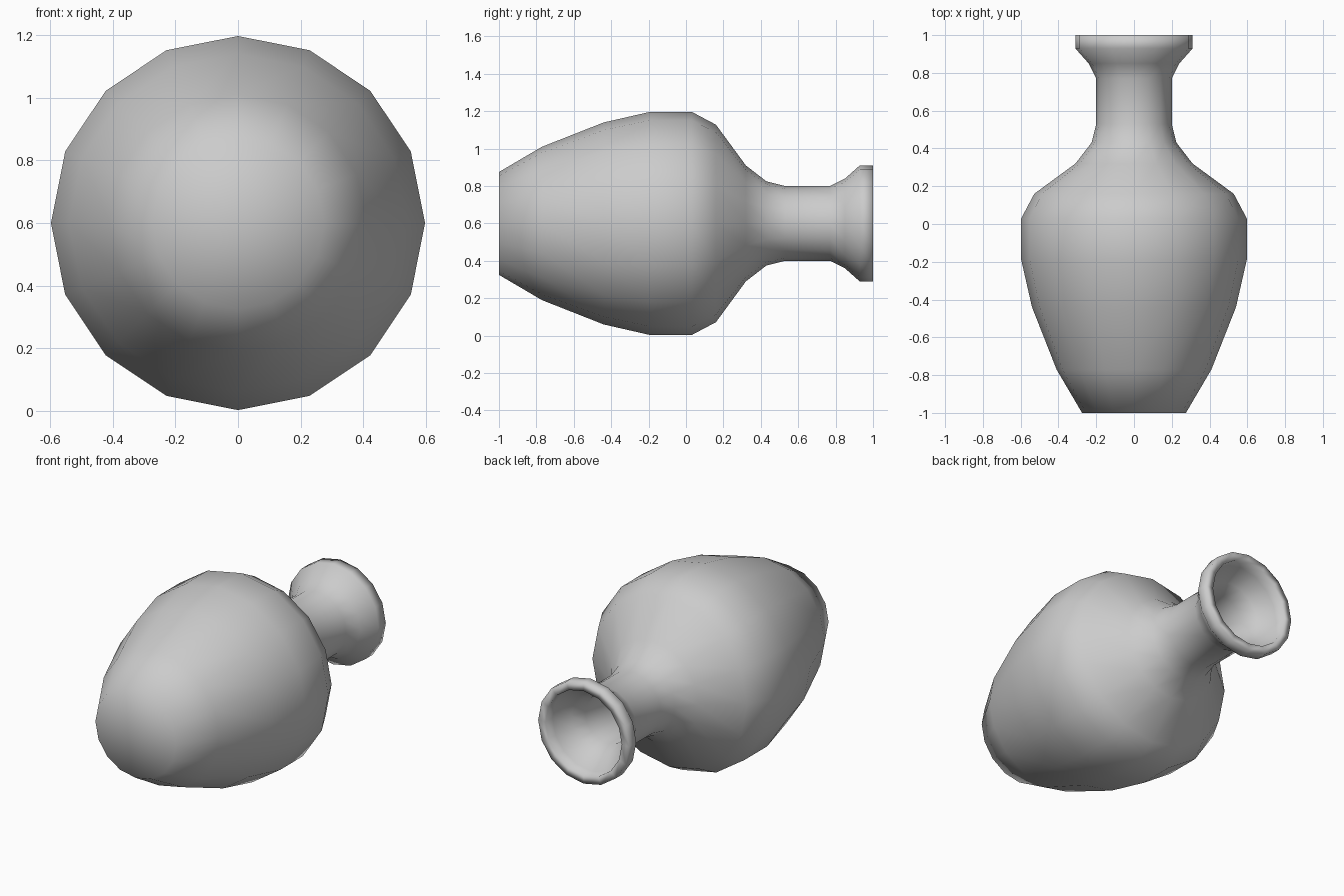
import bpy
import bmesh
from math import tau

old = bpy.data.objects.get("Cube")
if old:
    bpy.data.objects.remove(old, do_unlink=True)

SIDES = 16
CENTRE_Z = 0.6

# Plain grey clay
clay = bpy.data.materials.new("grey clay")
clay.use_nodes = True
grey = (0.6, 0.6, 0.6, 1)
clay.diffuse_color = grey
clay.node_tree.nodes["Principled BSDF"].inputs["Base Color"].default_value = grey

# Outer wall as (position along the axis, radius), from base to lip
outer = [(-1, 0.275), (-0.77, 0.41), (-0.44, 0.54), (-0.19, 0.597),
         (0.03, 0.597), (0.16, 0.528), (0.32, 0.31), (0.43, 0.225),
         (0.53, 0.2), (0.77, 0.2), (0.85, 0.24), (0.93, 0.311), (1, 0.311)]
# Inner wall runs back down at a constant thickness
inner = [(y, r - 0.05) for y, r in reversed(outer)]
inner[-1] = (-0.94, inner[-1][1])
profile = [(-1, 0)] + outer + inner + [(-0.94, 0)]

# Lathe the profile around the lying axis
bm = bmesh.new()
points = [bm.verts.new((r, y, CENTRE_Z)) for y, r in profile]
edges = [bm.edges.new(pair) for pair in zip(points, points[1:])]
bmesh.ops.spin(bm, geom=points + edges, cent=(0, 0, CENTRE_Z), axis=(0, 1, 0),
               angle=tau, steps=SIDES, use_merge=False)
bmesh.ops.remove_doubles(bm, verts=bm.verts, dist=0.001)
bmesh.ops.recalc_face_normals(bm, faces=bm.faces)
for face in bm.faces:
    face.smooth = True

mesh = bpy.data.meshes.new("vase")
bm.to_mesh(mesh)
bm.free()
mesh.materials.append(clay)
vase = bpy.data.objects.new("vase", mesh)
bpy.context.collection.objects.link(vase)
